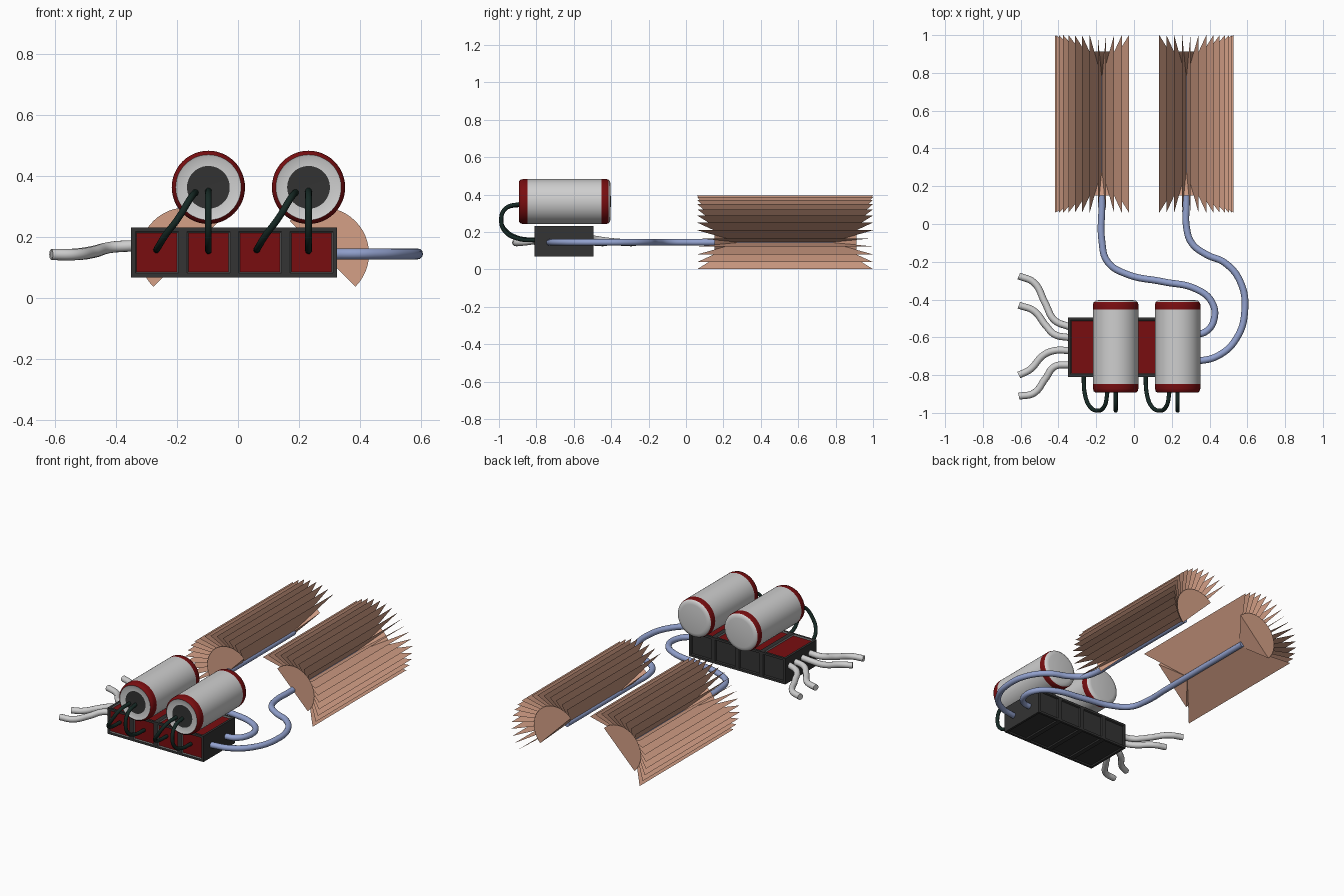
import bpy, bmesh, math
from mathutils import Vector

if "Cube" in bpy.data.objects:
    bpy.data.objects.remove(bpy.data.objects["Cube"])


def mat(name, r, g, b):
    m = bpy.data.materials.new(name)
    m.diffuse_color = (r, g, b, 1)
    m.use_nodes = True
    m.node_tree.nodes["Principled BSDF"].inputs["Base Color"].default_value = m.diffuse_color
    return m


DARK = mat("dark_grey", 0.033, 0.033, 0.033)
FRAME = mat("frame_grey", 0.16, 0.16, 0.16)
RED = mat("deep_red", 0.19, 0.004, 0.005)
WHITE = mat("off_white", 0.62, 0.62, 0.62)
WIRE = mat("green_black", 0.008, 0.022, 0.018)
BLUE = mat("pale_blue", 0.29, 0.36, 0.62)
COPPER = mat("copper", 0.66, 0.35, 0.24)


def finish(name, bm, mats, angle=None):
    me = bpy.data.meshes.new(name)
    bm.to_mesh(me)
    bm.free()
    for m in mats:
        me.materials.append(m)
    ob = bpy.data.objects.new(name, me)
    bpy.context.collection.objects.link(ob)
    if angle:
        bpy.ops.object.select_all(action='DESELECT')
        ob.select_set(True)
        bpy.context.view_layer.objects.active = ob
        bpy.ops.object.shade_smooth_by_angle(angle=math.radians(angle))
    return ob


def tube(name, pts, radius, m):
    cu = bpy.data.curves.new(name, 'CURVE')
    cu.dimensions = '3D'
    cu.bevel_depth = radius
    cu.bevel_resolution = 4
    cu.resolution_u = 8
    cu.use_fill_caps = True
    sp = cu.splines.new('BEZIER')
    sp.bezier_points.add(len(pts) - 1)
    for bp, p in zip(sp.bezier_points, pts):
        bp.co = p
        bp.handle_left_type = bp.handle_right_type = 'AUTO'
    cu.materials.append(m)
    ob = bpy.data.objects.new(name, cu)
    bpy.context.collection.objects.link(ob)
    bpy.ops.object.select_all(action='DESELECT')
    ob.select_set(True)
    bpy.context.view_layer.objects.active = ob
    bpy.ops.object.convert(target='MESH')
    bpy.ops.object.shade_smooth_by_angle(angle=math.radians(50))


# Box: four cells along x, each with framed recessed panels
X0, X1, Y0, Y1, Z0, Z1 = -0.35, 0.325, -0.81, -0.495, 0.068, 0.232
bm = bmesh.new()
rings = []
for i in range(5):
    x = X0 + (X1 - X0) * i / 4
    rings.append([bm.verts.new((x, y, z)) for y, z in
                  ((Y0, Z0), (Y1, Z0), (Y1, Z1), (Y0, Z1))])
for a, b in zip(rings, rings[1:]):
    for k in range(4):
        bm.faces.new((a[k], a[(k + 1) % 4], b[(k + 1) % 4], b[k]))
bm.faces.new(rings[0])
bm.faces.new(rings[-1][::-1])
bmesh.ops.recalc_face_normals(bm, faces=bm.faces)
bm.normal_update()
panels = [f for f in bm.faces if abs(f.normal.x) < 0.5]
bmesh.ops.inset_individual(bm, faces=panels, thickness=0.020)
bm.normal_update()
rim = bmesh.ops.inset_individual(bm, faces=panels, thickness=0.006, depth=-0.008)
bm.normal_update()
red = [f for f in panels if f.normal.y < -0.5 or f.normal.z > 0.5]
red_edges = {e for f in red for e in f.edges}
for f in rim['faces']:
    if any(e in red_edges for e in f.edges):
        f.material_index = 1
for f in red:
    f.material_index = 2
finish("terminal_box", bm, [DARK, FRAME, RED])

# Capacitor cans, turned from a profile (radius, y, material of next band)
PROFILE = [(0.0, -0.888, 0), (0.07, -0.888, 1), (0.100, -0.890, 1),
           (0.107, -0.893, 2), (0.116, -0.886, 2), (0.12, -0.872, 2),
           (0.12, -0.847, 1), (0.12, -0.452, 2), (0.12, -0.425, 2),
           (0.116, -0.414, 1), (0.107, -0.406, 1), (0.09, -0.403, 1), (0.0, -0.402, 1)]
CZ, SEG = 0.363, 48


def can(name, cx):
    bm = bmesh.new()
    rows = []
    for r, y, _ in PROFILE:
        n = SEG if r else 1
        rows.append([bm.verts.new((cx + r * math.cos(2 * math.pi * k / n), y,
                                   CZ + r * math.sin(2 * math.pi * k / n)))
                     for k in range(n)])
    for (a, b), p in zip(zip(rows, rows[1:]), PROFILE):
        for k in range(SEG):
            j = (k + 1) % SEG
            vs = [a[k % len(a)], a[j % len(a)], b[j % len(b)], b[k % len(b)]]
            f = bm.faces.new(list(dict.fromkeys(vs)))
            f.material_index = p[2]
    bmesh.ops.recalc_face_normals(bm, faces=bm.faces)
    finish(name, bm, [DARK, WHITE, RED], 40)


for side, cx in (("left", -0.097), ("right", 0.231)):
    can(side + "_can", cx)
    # Wires from the front panels up to the can
    tube(side + "_curved_wire", [
        (cx - 0.17, -0.795, 0.158), (cx - 0.163, -0.90, 0.17), (cx - 0.138, -0.965, 0.21),
        (cx - 0.10, -0.988, 0.26), (cx - 0.06, -0.965, 0.325), (cx - 0.042, -0.88, 0.347)],
        0.011, WIRE)
    tube(side + "_straight_wire", [
        (cx, -0.795, 0.155), (cx, -0.90, 0.165), (cx, -0.965, 0.20),
        (cx, -0.988, 0.26), (cx, -0.965, 0.325), (cx, -0.88, 0.352)], 0.011, WIRE)

# Loose white tubes on the left end
LOOSE = [[(-0.61, -0.275), (-0.53, -0.31), (-0.47, -0.42), (-0.42, -0.51), (-0.34, -0.545)],
         [(-0.61, -0.43), (-0.53, -0.46), (-0.465, -0.54), (-0.42, -0.585), (-0.34, -0.602)],
         [(-0.61, -0.80), (-0.55, -0.77), (-0.48, -0.695), (-0.42, -0.67), (-0.34, -0.67)],
         [(-0.61, -0.912), (-0.53, -0.895), (-0.47, -0.82), (-0.42, -0.755), (-0.34, -0.745)]]
for i, path in enumerate(LOOSE):
    zs = (0.143, 0.143, 0.152, 0.166, 0.172)
    tube(f"white_tube_{i + 1}", [(x, y, z) for (x, y), z in zip(path, zs)], 0.0185, WHITE)

# Blue pipes from the right end to the heat sinks
AZ = 0.145
PIPES = {"left": [(0.315, -0.585), (0.38, -0.57), (0.425, -0.50), (0.41, -0.41), (0.33, -0.345),
                  (0.15, -0.305), (-0.04, -0.265), (-0.14, -0.20), (-0.17, -0.09),
                  (-0.17, 0.10), (-0.17, 0.80)],
         "right": [(0.315, -0.73), (0.44, -0.70), (0.54, -0.61), (0.587, -0.45), (0.56, -0.30),
                   (0.48, -0.205), (0.38, -0.16), (0.305, -0.10), (0.277, -0.01),
                   (0.277, 0.10), (0.277, 0.80)]}
for side, path in PIPES.items():
    tube(side + "_pipe", [(x, y, AZ) for x, y in path], 0.018, BLUE)


# Heat sinks: a half fan of thin fins flaring at both ends, with half-cone plugs
def polar(cx, s, r, deg, y):
    a = math.radians(deg)
    return (cx + s * r * math.cos(a), y, AZ + r * math.sin(a))


for side, cx, s in (("left", -0.17, 1), ("right", 0.277, -1)):
    bm = bmesh.new()
    for i in range(17):
        d = 55 + 10 * i
        bm.faces.new([bm.verts.new(polar(cx, s, r, d, y)) for r, y in
                      ((0.0, 0.29), (0.25, 0.06), (0.25, 1.0), (0.0, 0.77))])
    finish(side + "_fins", bm, [COPPER])
    for end, apex_y, rim_y in (("front", 0.29, 0.152), ("back", 0.77, 0.912)):
        bm = bmesh.new()
        apex = bm.verts.new((cx, apex_y, AZ))
        arc = [bm.verts.new(polar(cx, s, 0.152, 45 + 180 * k / 24, rim_y)) for k in range(25)]
        for a, b in zip(arc, arc[1:]):
            bm.faces.new((apex, a, b))
        bm.faces.new((apex, arc[-1], arc[0]))
        bm.faces.new(arc)
        bmesh.ops.recalc_face_normals(bm, faces=bm.faces)
        finish(f"{side}_{end}_plug", bm, [COPPER], 30)
